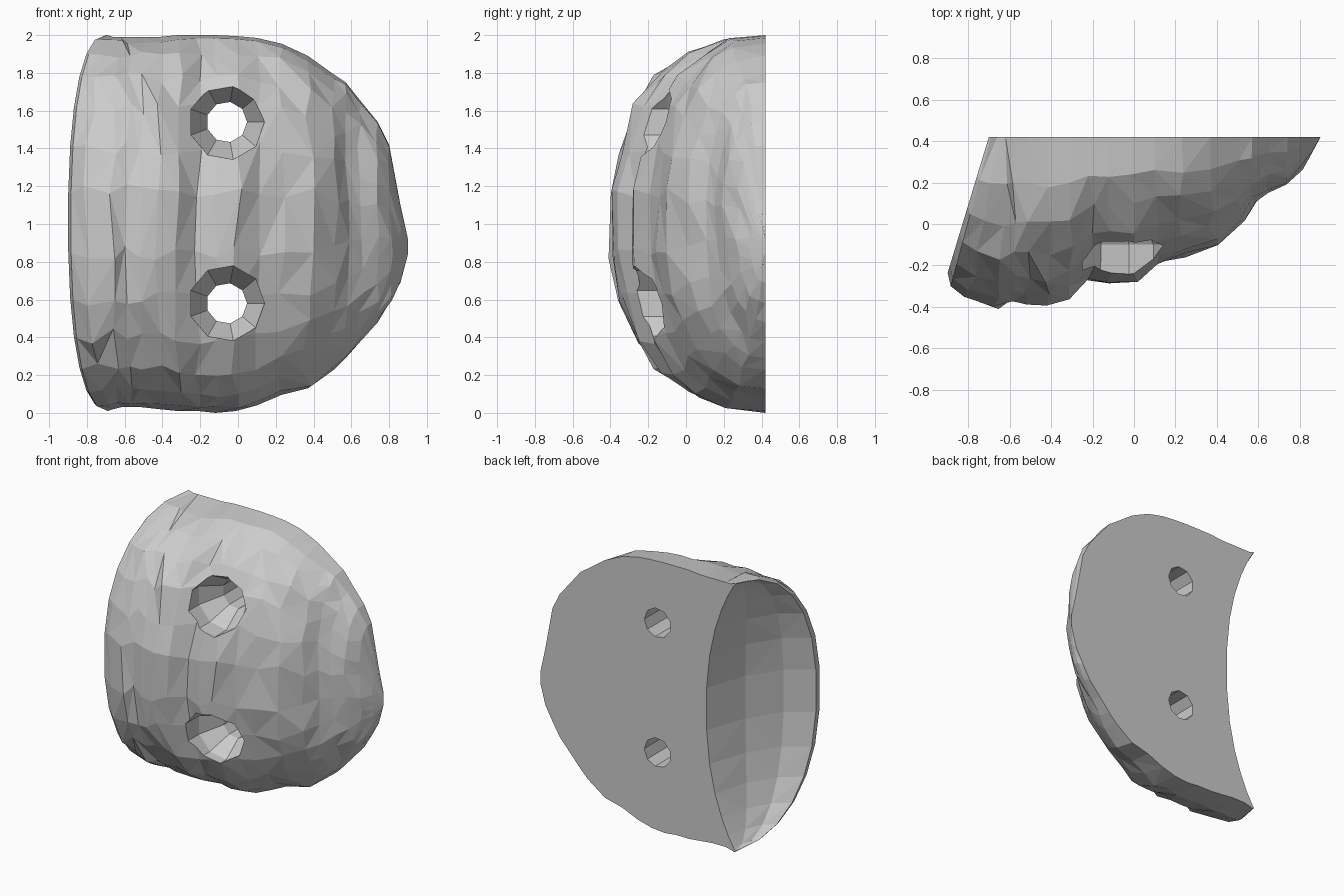
import bpy, bmesh, random
from math import sin, cos, pi
from mathutils import Vector

if "Cube" in bpy.data.objects:
    bpy.data.objects.remove(bpy.data.objects["Cube"])

random.seed(11)
BACK = 0.42      # flat mounting plane
ROWS = 13
P = 0.87         # superellipse power of the vertical arcs

# Vertical ribs: x at the outline, x at full depth, front-most y, top z, bottom z
ribs = [
    (-.70, -.90, -.24, 2.00, .02), (-.69, -.885, -.305, 2.00, .01),
    (-.66, -.79, -.37, 1.99, .02), (-.62, -.66, -.415, 1.99, .03),
    (-.58, -.58, -.37, 1.99, .03), (-.51, -.51, -.39, 1.99, .03),
    (-.42, -.42, -.40, 1.99, .02), (-.32, -.32, -.36, 2.00, .01),
    (-.21, -.21, -.275, 2.00, .01), (-.12, -.12, -.285, 2.00, .00),
    (-.01, -.01, -.295, 1.995, .01), (.10, .10, -.20, 1.985, .04),
    (.23, .23, -.155, 1.955, .095), (.37, .37, -.10, 1.89, .13),
    (.51, .51, .00, 1.79, .23), (.57, .57, .095, 1.75, .29),
    (.65, .65, .15, 1.65, .38), (.74, .74, .195, 1.54, .48),
    (.80, .80, .265, 1.42, .58), (.86, .86, .345, 1.10, .69),
    (.90, .90, BACK, .92, .84),
]

def rib_points(i, rib):
    x0, x1, y, zt, zb = rib
    gap = min(ribs[i + 1][1] - x1, x1 - ribs[i - 1][1]) if 0 < i < len(ribs) - 1 else 0
    middle = max(0, 1 - abs(x1 + .06) / .3)      # shallow gully above the bolts
    pts = []
    for j in range(ROWS + 1):
        a = pi * j / ROWS
        c = cos(a)
        s = sin(a) ** P if 0 < j < ROWS else 0
        z = (zt + zb) / 2 + (zt - zb) / 2 * (abs(c) ** P) * (1 if c > 0 else -1)
        p = Vector((x0 + (x1 - x0) * s, BACK - (BACK - y) * s, z))
        # chipped stone irregularity
        if 0 < j < ROWS:
            p.y += .09 * middle * s * max(0, c)
            if 1 < i < len(ribs) - 2:
                p.x += random.uniform(-.2, .2) * gap + .012 * sin(3.5 * z + .3 * i) * s
                p.y += random.uniform(-.010, .014)
                p.z += random.uniform(-.3, .3) * (zt - zb) / ROWS * s
        pts.append(p)
    return pts

columns = [rib_points(i, r) for i, r in enumerate(ribs)]

# Concave scoop on the left side, between the rim and the curved back edge
rim = columns[0]
edge = [Vector((-.70 + .24 * sin(pi * j / ROWS) ** 1.8 if 0 < j < ROWS else -.70, BACK, p.z))
        for j, p in enumerate(rim)]
scoop = [edge]
for f in (.4, .75):
    ring = []
    for j in range(ROWS + 1):
        push = .07 * sin(pi * j / ROWS)
        ring.append(edge[j].lerp(rim[j], f) + Vector((push, -push * .6, 0)))
    scoop.append(ring)
columns = scoop + columns

# Solid body
bm = bmesh.new()
grid = [[bm.verts.new(p) for p in col] for col in columns]
for a, b in zip(grid, grid[1:]):
    for j in range(ROWS):
        q = [a[j], a[j + 1], b[j + 1], b[j]]
        if random.random() < .5:
            q = q[1:] + q[:1]
        bm.faces.new((q[0], q[1], q[2]))
        bm.faces.new((q[0], q[2], q[3]))
bmesh.ops.remove_doubles(bm, verts=bm.verts, dist=1e-4)
bmesh.ops.dissolve_degenerate(bm, edges=bm.edges, dist=1e-5)
bmesh.ops.holes_fill(bm, edges=[e for e in bm.edges if e.is_boundary], sides=0)
bmesh.ops.recalc_face_normals(bm, faces=bm.faces)
mesh = bpy.data.meshes.new("climbing_hold")
bm.to_mesh(mesh)
bm.free()
hold = bpy.data.objects.new("climbing_hold", mesh)
bpy.context.collection.objects.link(hold)

# Bolt holes: wide countersink narrowing to a through hole
def bolt_cutter(z, sides=9):
    profile = [(.205, -.7), (.20, -.10), (.108, .06), (.108, .7)]
    b = bmesh.new()
    rings = [[b.verts.new((-.06 + r * cos(2 * pi * k / sides), y, z + r * sin(2 * pi * k / sides)))
              for k in range(sides)] for r, y in profile]
    for r0, r1 in zip(rings, rings[1:]):
        for k in range(sides):
            n = (k + 1) % sides
            b.faces.new((r0[k], r0[n], r1[n], r1[k]))
    b.faces.new(rings[0])
    b.faces.new(rings[-1])
    bmesh.ops.recalc_face_normals(b, faces=b.faces)
    m = bpy.data.meshes.new("bolt_cutter")
    b.to_mesh(m)
    b.free()
    o = bpy.data.objects.new("bolt_cutter", m)
    bpy.context.collection.objects.link(o)
    o.hide_render = True
    return o

bpy.context.view_layer.objects.active = hold
for z in (1.54, .58):
    cutter = bolt_cutter(z)
    mod = hold.modifiers.new("bolt_hole", 'BOOLEAN')
    mod.operation = 'DIFFERENCE'
    mod.solver = 'EXACT'
    mod.object = cutter
    bpy.ops.object.modifier_apply(modifier=mod.name)
    bpy.data.objects.remove(cutter)
